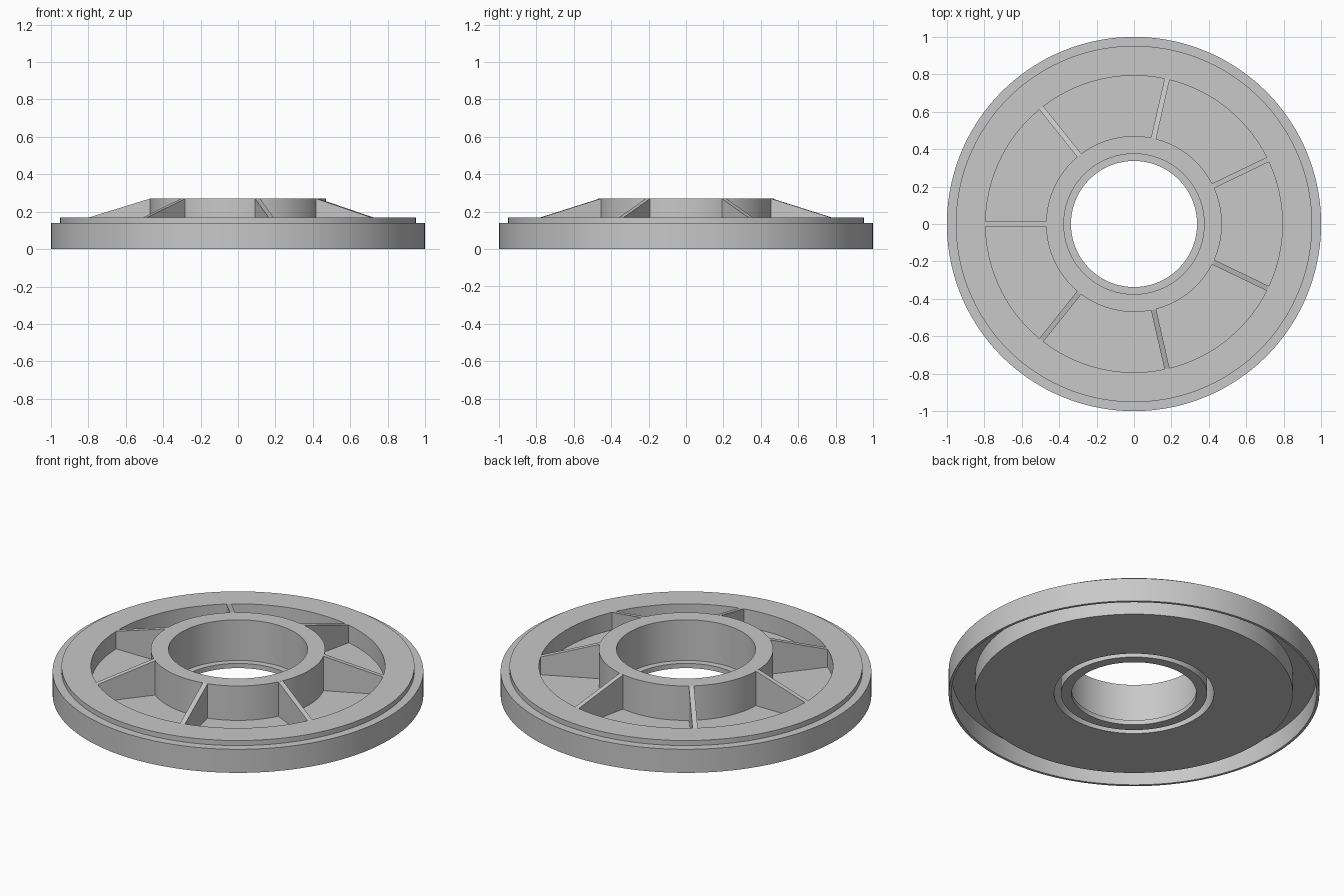
import bpy, bmesh, math
from mathutils import Matrix, Vector

if "Cube" in bpy.data.objects:
    bpy.data.objects.remove(bpy.data.objects["Cube"])

grey = bpy.data.materials.new("plain grey")
grey.diffuse_color = (0.58, 0.58, 0.58, 1)
grey.use_nodes = True
grey.node_tree.nodes["Principled BSDF"].inputs["Base Color"].default_value = grey.diffuse_color

SEGMENTS = 144
RIBS = 7


def finish(name, bm):
    bmesh.ops.recalc_face_normals(bm, faces=bm.faces[:])
    mesh = bpy.data.meshes.new(name)
    bm.to_mesh(mesh)
    bm.free()
    mesh.materials.append(grey)
    obj = bpy.data.objects.new(name, mesh)
    bpy.context.collection.objects.link(obj)
    return obj


def lathe(name, profile):
    """Spin a closed (radius, height) profile around z."""
    bm = bmesh.new()
    rings = []
    for i in range(SEGMENTS):
        a = 2 * math.pi * i / SEGMENTS
        rings.append([bm.verts.new((r * math.cos(a), r * math.sin(a), z)) for r, z in profile])
    n = len(profile)
    for i in range(SEGMENTS):
        here, after = rings[i], rings[(i + 1) % SEGMENTS]
        for j in range(n):
            k = (j + 1) % n
            bm.faces.new((here[j], after[j], after[k], here[k]))
    obj = finish(name, bm)
    bpy.ops.object.select_all(action='DESELECT')
    obj.select_set(True)
    bpy.context.view_layer.objects.active = obj
    bpy.ops.object.shade_smooth_by_angle(angle=math.radians(30))
    return obj


# Flanged disc with rim, pocket, hub, bore ledge and underside grooves
lathe("flanged_disc", [
    (0.985, 0.0), (1.0, 0.0), (1.0, 0.14), (0.952, 0.14), (0.952, 0.17),   # rim and step
    (0.793, 0.17), (0.793, 0.065),                                         # pocket wall
    (0.47, 0.065), (0.47, 0.27), (0.375, 0.27),                            # hub
    (0.375, 0.028), (0.337, 0.028), (0.337, 0.0),                          # bore and ledge
    (0.394, 0.0), (0.394, 0.23), (0.431, 0.23), (0.431, 0.0),              # hub groove
    (0.857, 0.0), (0.857, 0.115), (0.985, 0.115),                          # rim groove
])

# Sloping ribs from the hub to the pocket wall
side = [(0.455, 0.05), (0.455, 0.262), (0.469, 0.27), (0.793, 0.17), (0.805, 0.16), (0.805, 0.05)]
for i in range(RIBS):
    bm = bmesh.new()
    face = bm.faces.new([bm.verts.new((r, -0.014, z)) for r, z in side])
    ext = bmesh.ops.extrude_face_region(bm, geom=[face])
    moved = [v for v in ext["geom"] if isinstance(v, bmesh.types.BMVert)]
    bmesh.ops.translate(bm, verts=moved, vec=Vector((0, 0.028, 0)))
    turn = Matrix.Rotation(math.pi + 2 * math.pi * i / RIBS, 4, 'Z')
    bmesh.ops.transform(bm, matrix=turn, verts=bm.verts[:])
    finish(f"rib_{i + 1}", bm)
